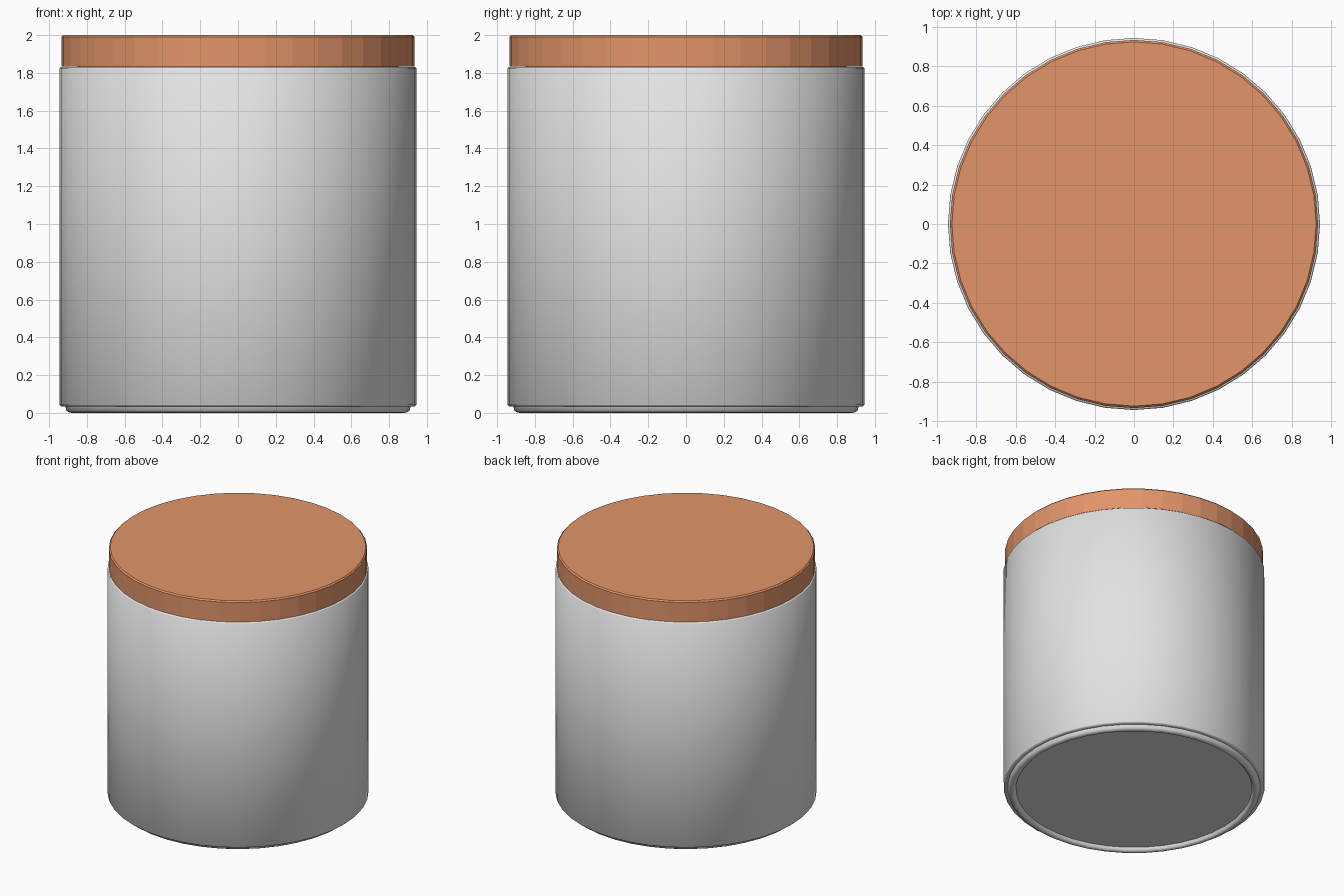
import bpy
import bmesh
import math

SIDES = 40

cube = bpy.data.objects.get("Cube")
if cube:
    bpy.data.objects.remove(cube, do_unlink=True)


def material(name, rgb):
    mat = bpy.data.materials.new(name)
    mat.use_nodes = True
    mat.diffuse_color = (*rgb, 1)
    bsdf = mat.node_tree.nodes["Principled BSDF"]
    bsdf.inputs["Base Color"].default_value = (*rgb, 1)
    bsdf.inputs["Roughness"].default_value = 0.6
    return mat


def lathe(name, profile, mat, smooth):
    """Spin a (radius, height) profile that starts and ends on the axis."""
    bm = bmesh.new()
    verts = [bm.verts.new((r, 0, z)) for r, z in profile]
    edges = [bm.edges.new(pair) for pair in zip(verts, verts[1:])]
    bmesh.ops.spin(bm, geom=verts + edges, cent=(0, 0, 0), axis=(0, 0, 1),
                   angle=math.tau, steps=SIDES)
    bmesh.ops.remove_doubles(bm, verts=bm.verts, dist=0.0005)
    bmesh.ops.recalc_face_normals(bm, faces=bm.faces)
    mesh = bpy.data.meshes.new(name)
    bm.to_mesh(mesh)
    bm.free()
    mesh.materials.append(mat)
    obj = bpy.data.objects.new(name, mesh)
    bpy.context.collection.objects.link(obj)
    if smooth:
        bpy.ops.object.select_all(action="DESELECT")
        obj.select_set(True)
        bpy.context.view_layer.objects.active = obj
        bpy.ops.object.shade_smooth_by_angle(angle=math.radians(50))
    return obj


grey = material("grey ceramic", (0.77, 0.77, 0.77))
wood = material("warm wood", (0.76, 0.30, 0.143))

# Hollow jar: recessed base, rounded foot ring, straight wall, rim, inside
lathe("jar_body", [
    (0, 0.028), (0.855, 0.028), (0.86, 0.012), (0.87, 0.003), (0.88, 0),
    (0.895, 0.003), (0.908, 0.012), (0.915, 0.035),
    (0.938, 0.035), (0.945, 0.043), (0.945, 1.825), (0.938, 1.832),
    (0.86, 1.832), (0.86, 0.1), (0, 0.1)], grey, True)

# Lid with a plug that drops inside the rim
lathe("lid", [
    (0, 1.74), (0.85, 1.74), (0.85, 1.834), (0.935, 1.834),
    (0.935, 1.99), (0.925, 2.0), (0, 2.0)], wood, False)
